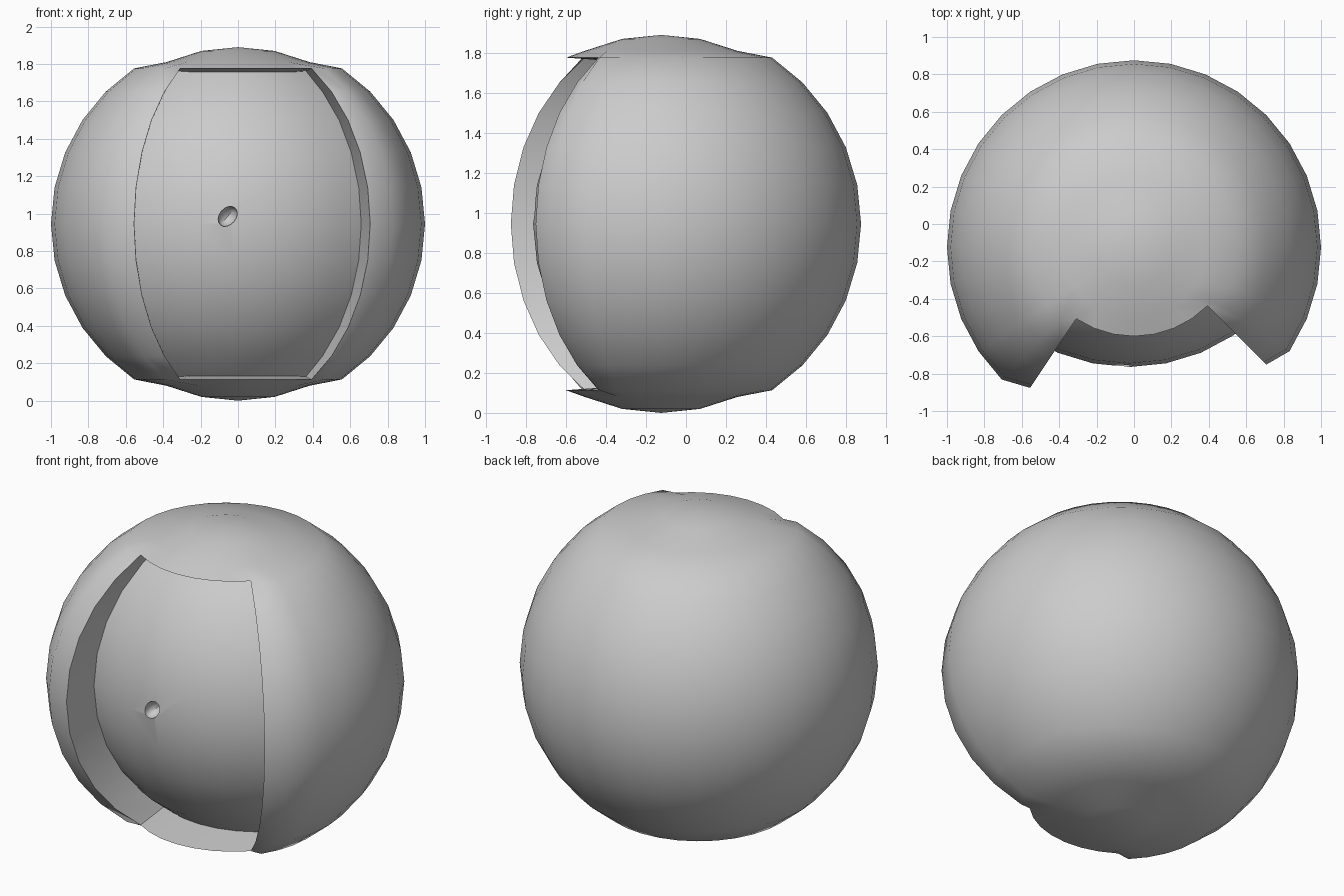
import bpy, bmesh
from math import atan2, hypot, radians, pi
from mathutils import Vector

if "Cube" in bpy.data.objects:
    bpy.data.objects.remove(bpy.data.objects["Cube"])

CY, CZ = -0.1245, 0.945
CAP = {0: 0.945, 1: 0.925, 2: 0.865}   # flattened pole heights by ring number

# Round body: 32 x 16 sphere with flattened caps
bm = bmesh.new()
bmesh.ops.create_uvsphere(bm, u_segments=32, v_segments=16, radius=1)
for v in bm.verts:
    ring = round(atan2(hypot(v.co.x, v.co.y), abs(v.co.z)) / (pi / 16))
    if ring in CAP:
        v.co.z = CAP[ring] if v.co.z > 0 else -CAP[ring]

# Recessed front panel: seven columns wide, ten rows high
def in_panel(f):
    c = f.calc_center_median()
    ang = atan2(c.x, -c.y)
    return radians(-33.75) < ang < radians(45) and abs(c.z) < 0.83

bm.faces.ensure_lookup_table()
panel = [f for f in bm.faces if in_panel(f)]

def shift(offset):
    bmesh.ops.translate(bm, verts=list({v for f in panel for v in f.verts}), vec=Vector(offset))

shift((0, 0.08, 0))
bmesh.ops.inset_region(bm, faces=panel, thickness=0.03, use_boundary=True)
shift((-0.025, 0.28, 0))
bmesh.ops.recalc_face_normals(bm, faces=bm.faces)
mesh = bpy.data.meshes.new("round_body")
bm.to_mesh(mesh)
bm.free()
body = bpy.data.objects.new("round_body", mesh)
body.location = (0, CY, CZ)
bpy.context.collection.objects.link(body)

# Small slanted pit in the panel
bpy.ops.mesh.primitive_uv_sphere_add(segments=12, ring_count=8, radius=1,
                                     location=(-0.055, CY - 0.63, 0.985),
                                     rotation=(0, radians(40), 0))
pit = bpy.context.object
pit.name = "pit_cutter"
pit.scale = (0.045, 0.07, 0.06)
pit.hide_render = True

bpy.ops.object.select_all(action='DESELECT')
body.select_set(True)
bpy.context.view_layer.objects.active = body
cut = body.modifiers.new("pit", 'BOOLEAN')
cut.operation = 'DIFFERENCE'
cut.object = pit
cut.solver = 'EXACT'
bpy.ops.object.modifier_apply(modifier=cut.name)
bpy.data.objects.remove(pit)
bpy.ops.object.shade_smooth_by_angle(angle=radians(35))
